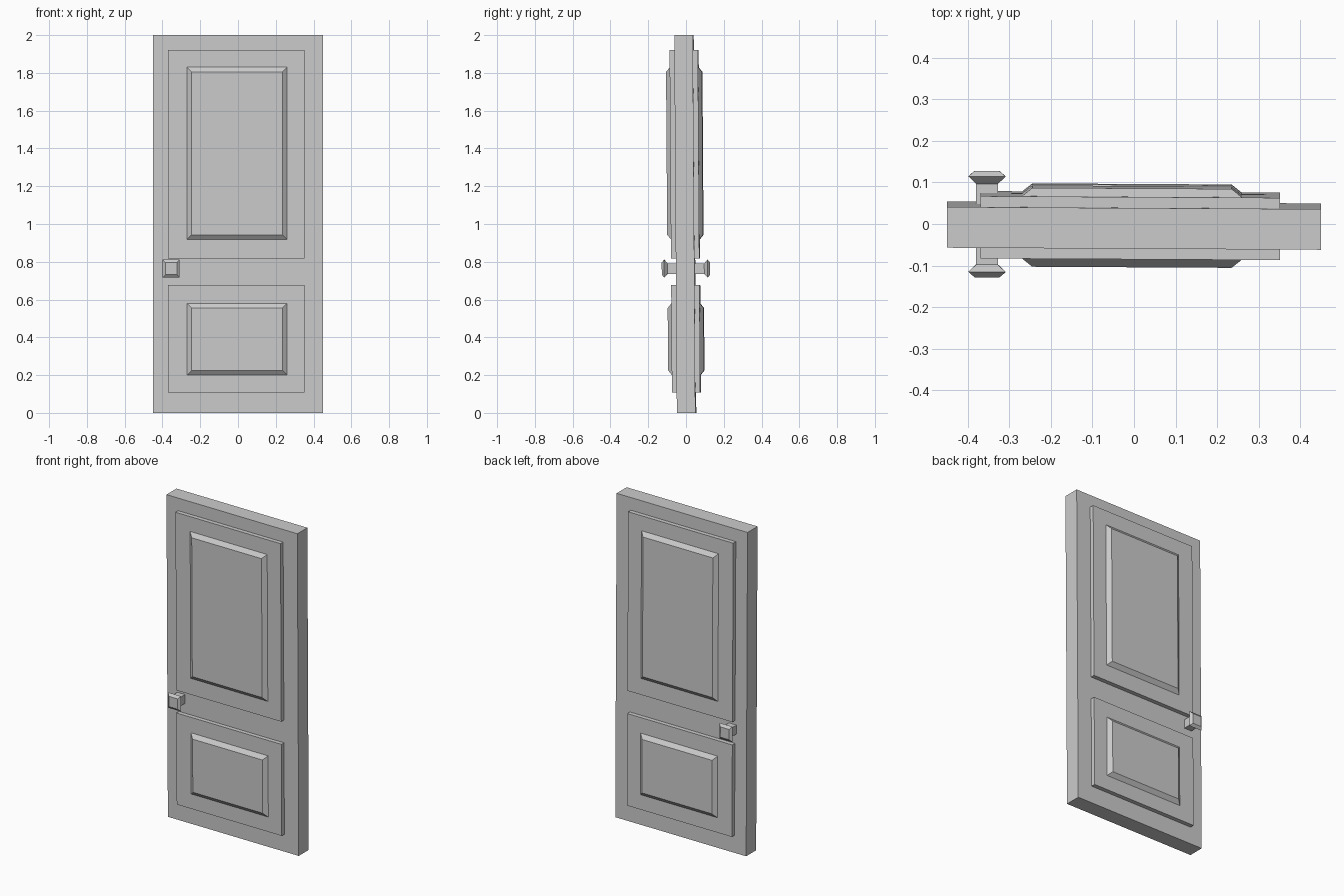
import bpy, bmesh

if "Cube" in bpy.data.objects:
    bpy.data.objects.remove(bpy.data.objects["Cube"])

Y_OFF, LEAN, YAW = 0.003, -0.0068, -0.0055   # slight lean and twist of the whole door


def loft(name, rings):
    """Join rectangles (y, x0, x1, z0, z1), listed front to back, into a closed solid."""
    bm = bmesh.new()
    loops = []
    for y, x0, x1, z0, z1 in rings:
        loops.append([bm.verts.new((x, y + Y_OFF + LEAN * z + YAW * x, z))
                      for x, z in ((x0, z0), (x1, z0), (x1, z1), (x0, z1))])
    for a, b in zip(loops, loops[1:]):
        for i in range(4):
            j = (i + 1) % 4
            bm.faces.new((a[i], a[j], b[j], b[i]))
    bm.faces.new(loops[0])
    bm.faces.new(loops[-1])
    bmesh.ops.recalc_face_normals(bm, faces=bm.faces)
    mesh = bpy.data.meshes.new(name)
    bm.to_mesh(mesh)
    bm.free()
    obj = bpy.data.objects.new(name, mesh)
    bpy.context.collection.objects.link(obj)
    return obj


def inset(y, rect, d):
    x0, x1, z0, z1 = rect
    return (y, x0 + d, x1 - d, z0 + d, z1 - d)


# Door slab
slab = (-0.45, 0.45, 0.0, 2.0)
loft("door_slab", [inset(-0.049, slab, 0), inset(0.049, slab, 0)])

# Panels: a flat plate with a bevelled raised field, on both faces
panels = {
    "upper": ((-0.37, 0.352, 0.817, 1.922), (-0.27, 0.26, 0.918, 1.83)),
    "lower": ((-0.37, 0.352, 0.108, 0.676), (-0.27, 0.26, 0.20, 0.58)),
}
for label, (plate, field) in panels.items():
    loft(label + "_plate", [inset(-0.075, plate, 0), inset(0.075, plate, 0)])
    for side, s in (("front", -1), ("back", 1)):
        loft(f"{label}_raised_field_{side}",
             [inset(s * 0.07, field, 0), inset(s * 0.075, field, 0),
              inset(s * 0.095, field, 0.025)])

# Square knobs: stem, flare, tapered end
cx, cz = -0.354, 0.764
profile = [(0.045, 0.026), (0.097, 0.026), (0.115, 0.045), (0.128, 0.03)]
for side, s in (("front", -1), ("back", 1)):
    loft("knob_" + side,
         [(s * y, cx - r, cx + r, cz - r * 1.06, cz + r * 1.06) for y, r in profile])
